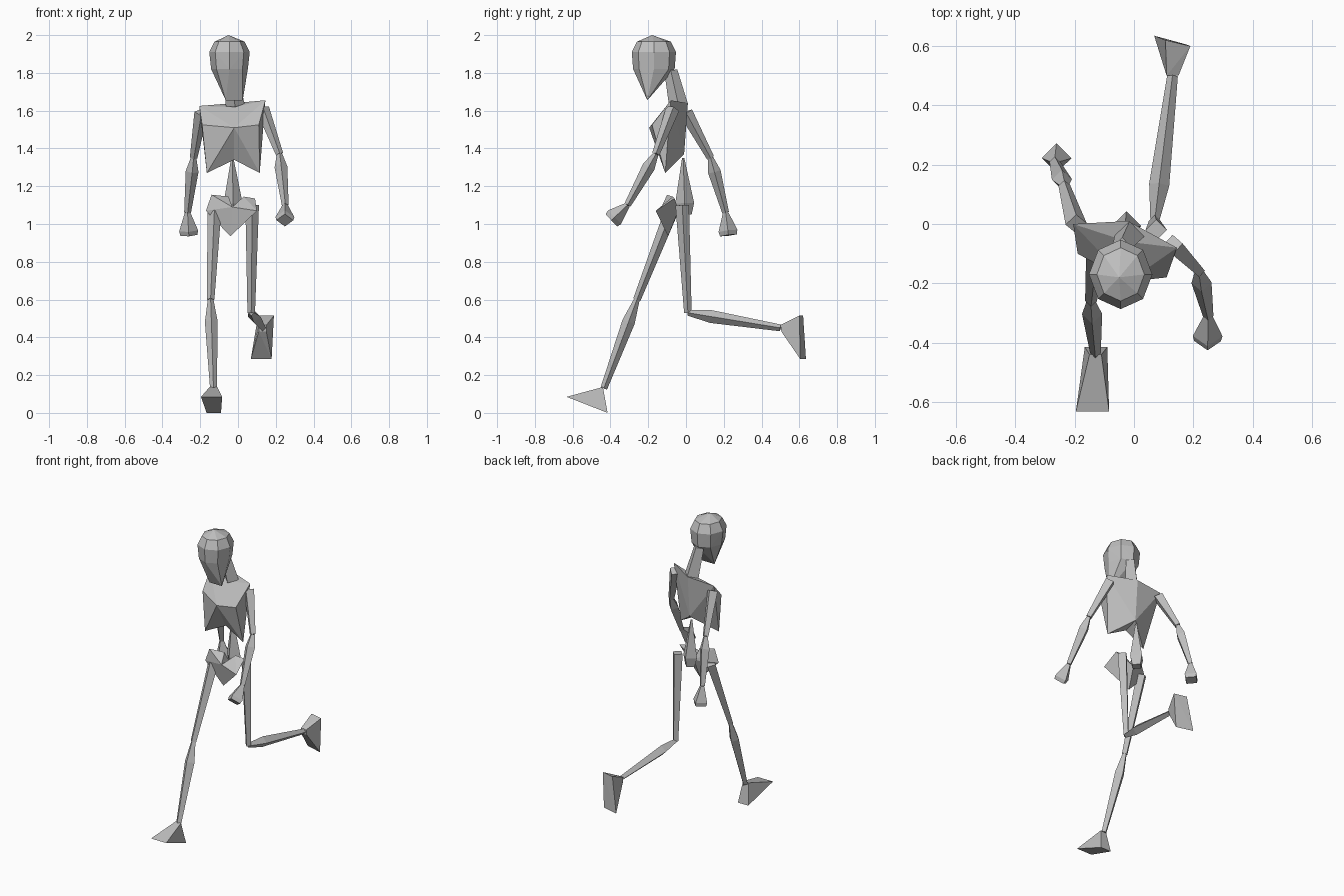
import bpy
import bmesh
from math import cos, sin, tau
from mathutils import Vector

if "Cube" in bpy.data.objects:
    bpy.data.objects.remove(bpy.data.objects["Cube"])

grey = [.52] * 3 + [1]
bone_grey = bpy.data.materials.new("bone grey")
bone_grey.use_nodes = True
bone_grey.diffuse_color = grey
bone_grey.node_tree.nodes["Principled BSDF"].inputs["Base Color"].default_value = grey


def finish(name, bm):
    """Turn the faces outward and place the part in the scene."""
    bmesh.ops.recalc_face_normals(bm, faces=bm.faces)
    mesh = bpy.data.meshes.new(name)
    bm.to_mesh(mesh)
    bm.free()
    mesh.materials.append(bone_grey)
    part = bpy.data.objects.new(name, mesh)
    bpy.context.collection.objects.link(part)


def pair(x, y, z, half_width, twist=0, lift=0):
    """Right and left corners either side of a centre; the left is turned forward and lifted."""
    return [Vector((x + side * half_width, y - side * twist, z + side * lift)) for side in (-1, 1)]


def ring(centre, across, along, sides):
    """Corners of a regular outline spanned by two radius vectors."""
    angles = [tau * step / sides for step in range(sides)]
    return [centre + across * cos(angle) + along * sin(angle) for angle in angles]


def hull(name, points):
    """Faceted solid wrapped around a few corners."""
    bm = bmesh.new()
    corners = [bm.verts.new(point) for point in points]
    bmesh.ops.convex_hull(bm, input=corners)
    hidden = [vert for vert in bm.verts if not vert.link_faces]
    bmesh.ops.delete(bm, geom=hidden, context='VERTS')
    finish(name, bm)


def bone(name, start, end, girth):
    """Four-sided bone; girth holds (fraction of length, radius) pairs."""
    start, end = Vector(start), Vector(end)
    direction = (end - start).normalized()
    across = direction.cross(Vector((1, 0, 0))).normalized()
    along = direction.cross(across)
    bm = bmesh.new()
    loops = []
    for fraction, radius in girth:
        outline = ring(start.lerp(end, fraction), across * radius, along * radius, 4)
        loops.append([bm.verts.new(point) for point in outline])
    for upper, lower in zip(loops, loops[1:]):
        for k in range(4):
            bm.faces.new((upper[k - 1], upper[k], lower[k], lower[k - 1]))
    bm.faces.new(loops[0])
    bm.faces.new(loops[-1])
    finish(name, bm)


# Skull: domed crown tapering to a narrow chin
skull = [Vector((-.05, -.18, 2))] + pair(-.02, -.205, 1.655, .045)
for height, half_width, half_depth in [(1.965, .08, .09), (1.91, .107, .117), (1.82, .097, .11)]:
    skull += ring(Vector((-.045, -.17, height)), Vector((half_width, 0, 0)),
                  Vector((0, half_depth, 0)), 8)
hull("skull", skull)

# Neck and lower spine
bone("neck", (-.04, -.08, 1.81), (-.015, -.04, 1.63), [(0, .035), (1, .05)])
bone("lower_spine", (-.03, -.015, 1.35), (-.025, -.005, 1.05), [(0, .006), (.8, .05), (1, .035)])

# Ribcage: twisted, with an arch cut below the breastbone
bm = bmesh.new()
shoulders, fronts, lows = [
    [bm.verts.new(point) for point in corners] for corners in (
        pair(-.03, -.04, 1.64, .175, .04, .015),
        pair(-.04, -.14, 1.525, .15, .04),
        pair(-.025, -.11, 1.27, .14))]
nape, notch, sternum, arch, back = [bm.verts.new((-.02, y, z)) for y, z in (
    (.01, 1.64), (-.06, 1.62), (-.195, 1.51), (-.1, 1.34), (-.01, 1.37))]
for shoulder, front, low in zip(shoulders, fronts, lows):
    for panel in [(shoulder, notch, nape), (shoulder, notch, sternum),
                  (shoulder, sternum, front), (front, sternum, low),
                  (sternum, arch, low), (shoulder, front, low),
                  (shoulder, nape, back), (shoulder, back, low), (arch, back, low)]:
        bm.faces.new(panel)
finish("ribcage", bm)

# Pelvis: two wings meeting in a dip at the front and a point below
centre = [Vector((-.03, -.13, 1.09)), Vector((-.04, -.095, .935)), Vector((-.03, -.04, 1.07))]
wings = zip(("right", "left"), pair(-.035, -.13, 1.07, .135, .03),
            pair(-.025, -.08, 1.145, .115, -.02, -.01), pair(-.01, -.07, 1.145, .04))
for side, *rim in wings:
    hull(f"{side}_pelvis", rim + centre)

# Limbs: each runs through three joints, knobbed below the knee or elbow
UPPER = [(0, .036), (1, .02)]
LOWER = [(0, .015), (.25, .034), (1, .018)]
LIMBS = {
    "right": {"leg": [(-.125, -.08, 1.06), (-.145, -.26, .6), (-.13, -.435, .13)],
              "arm": [(-.195, 0, 1.59), (-.235, .13, 1.35), (-.267, .21, 1.06)]},
    "left": {"leg": [(.075, -.02, 1.1), (.07, .01, .53), (.13, .5, .45)],
             "arm": [(.13, -.07, 1.61), (.22, -.16, 1.37), (.25, -.31, 1.1)]}}
for side, limbs in LIMBS.items():
    for limb, (top, middle, bottom) in limbs.items():
        bone(f"{side}_upper_{limb}", top, middle, UPPER)
        bone(f"{side}_lower_{limb}", middle, bottom, LOWER)

# Hands: flared from the wrist
for side, fist in [("right", (-.26, .225, .94)), ("left", (.248, -.395, 1.02))]:
    wrist = LIMBS[side]["arm"][-1]
    bone(f"{side}_hand", wrist, fist, [(0, .015), (.8, .05), (1, .045)])

# Feet: wedges from ankle to heel and toes
hull("right_foot", pair(-.13, -.44, .137, .02) + pair(-.128, -.415, 0, .038)
     + pair(-.14, -.632, .085, .056))
hull("left_foot", pair(.13, .5, .465, .02) + pair(.13, .505, .43, .02)
     + pair(.148, .61, .515, .042, .01) + pair(.123, .62, .285, .055, .015))
